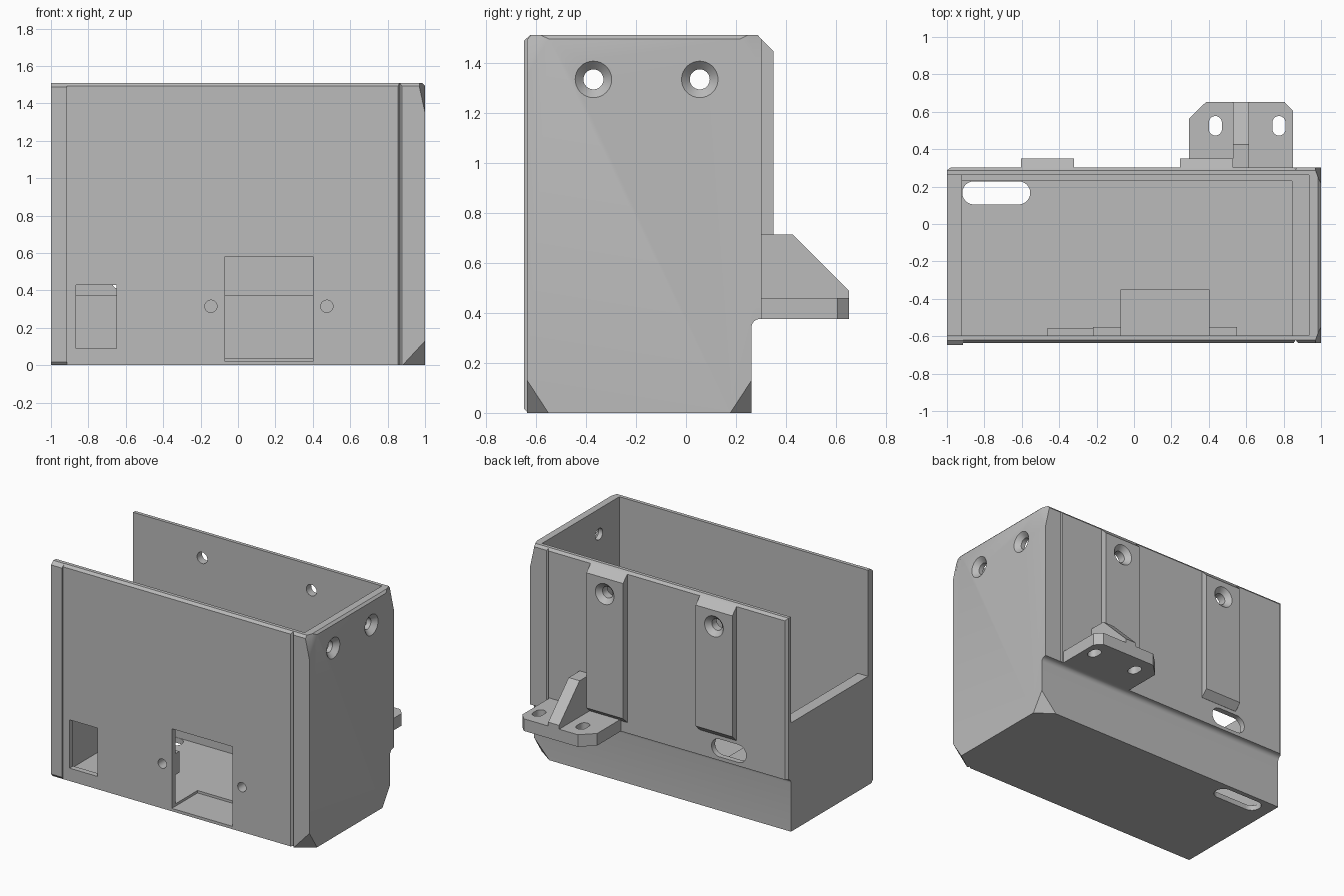
import bpy, bmesh, math
from mathutils import Vector, Matrix

cube = bpy.data.objects.get("Cube")
if cube:
    bpy.data.objects.remove(cube, do_unlink=True)

# Single grey plastic
GREY = (0.5, 0.5, 0.5, 1)
mat = bpy.data.materials.new("grey plastic")
mat.use_nodes = True
mat.diffuse_color = GREY
mat.node_tree.nodes["Principled BSDF"].inputs["Base Color"].default_value = GREY


def finish(name, bm):
    bmesh.ops.recalc_face_normals(bm, faces=bm.faces)
    me = bpy.data.meshes.new(name)
    bm.to_mesh(me)
    bm.free()
    me.materials.append(mat)
    ob = bpy.data.objects.new(name, me)
    bpy.context.scene.collection.objects.link(ob)
    return ob


def prism(name, pts, axis, a, b):
    """Extrude a 2D outline along axis 0, 1 or 2 from a to b."""
    bm = bmesh.new()

    def place(p, d):
        co = list(p)
        co.insert(axis, d)
        return bm.verts.new(co)
    face = bm.faces.new([place(p, a) for p in pts])
    res = bmesh.ops.extrude_face_region(bm, geom=[face])
    move = Vector((0, 0, 0))
    move[axis] = b - a
    bmesh.ops.translate(bm, vec=move, verts=[v for v in res["geom"] if isinstance(v, bmesh.types.BMVert)])
    return finish(name, bm)


def box(name, x, y, z):
    return prism(name, [(x[0], y[0]), (x[1], y[0]), (x[1], y[1]), (x[0], y[1])], 2, *z)


def capsule(u, v, n=12):
    """Rounded slot outline filling the rectangle u by v."""
    r = min(u[1] - u[0], v[1] - v[0]) / 2
    pts = []
    for k in range(4):
        cu = u[1] - r if k in (0, 3) else u[0] + r
        cv = v[1] - r if k < 2 else v[0] + r
        for i in range(n + 1):
            t = (k + i / n) * math.pi / 2
            p = (cu + r * math.cos(t), cv + r * math.sin(t))
            if not pts or (Vector(p) - Vector(pts[-1])).length > 1e-5:
                pts.append(p)
    if (Vector(pts[0]) - Vector(pts[-1])).length < 1e-5:
        pts.pop()
    return pts


def countersink(loc, direction):
    """Screw hole cutter whose wide end sits at loc, going along direction."""
    bm = bmesh.new()
    rings = []
    for r, d in ((0.083, -0.01), (0.04, 0.033), (0.04, 0.2)):
        rings.append([bm.verts.new((r * math.cos(i * math.pi / 16), r * math.sin(i * math.pi / 16), d))
                      for i in range(32)])
    for lo, hi in zip(rings, rings[1:]):
        for i in range(32):
            j = (i + 1) % 32
            bm.faces.new((lo[i], lo[j], hi[j], hi[i]))
    bm.faces.new(rings[0])
    bm.faces.new(rings[-1])
    turn = Vector(direction).to_track_quat("Z", "Y").to_matrix().to_4x4()
    bm.transform(Matrix.Translation(loc) @ turn)
    return finish("screw_cutter", bm)


def slice_off(ob, p, q, r):
    """Cut away the corner outside the plane through three points."""
    p, q, r = Vector(p), Vector(q), Vector(r)
    no = (q - p).cross(r - p).normalized()
    if no.dot(p - Vector((0, -0.17, 0.75))) < 0:
        no.negate()
    bm = bmesh.new()
    bm.from_mesh(ob.data)
    res = bmesh.ops.bisect_plane(bm, geom=bm.verts[:] + bm.edges[:] + bm.faces[:], dist=1e-5,
                                 plane_co=p, plane_no=no, clear_outer=True)
    bmesh.ops.edgenet_fill(bm, edges=[e for e in res["geom_cut"] if isinstance(e, bmesh.types.BMEdge)])
    bmesh.ops.recalc_face_normals(bm, faces=bm.faces)
    bm.to_mesh(ob.data)
    bm.free()


def carve(ob, cutters):
    for c in cutters:
        c.hide_render = True
        mod = ob.modifiers.new("cut", "BOOLEAN")
        mod.operation = "DIFFERENCE"
        mod.solver = "EXACT"
        mod.object = c
    bpy.context.view_layer.update()
    deps = bpy.context.evaluated_depsgraph_get()
    me = bpy.data.meshes.new_from_object(ob.evaluated_get(deps))
    ob.modifiers.clear()
    ob.data = me


TOP, FRONT, BACK, LOW_BACK = 1.51, -0.635, 0.302, 0.262

# Case body: side profile with a coved step at the back
cove = [(LOW_BACK + 0.032 * (1 - math.cos(t)), 0.343 + 0.032 * math.sin(t))
        for t in (i * math.pi / 12 for i in range(7))]
profile = [(FRONT, 0), (LOW_BACK, 0)] + cove + [
    (BACK, 0.375), (BACK, TOP - 0.018), (BACK - 0.015, TOP),
    (FRONT + 0.015, TOP), (FRONT, TOP - 0.018)]
case = prism("case_body", profile, 0, -1, 1)

# Chamfered corners and edges of the closed end
for y, s in ((FRONT, 1), (LOW_BACK, -1)):
    slice_off(case, (0.88, y, 0), (1, y + s * 0.085, 0), (1, y, 0.13))
for y, s in ((FRONT, 1), (BACK, -1)):
    slice_off(case, (0.965, y, TOP), (1, y + s * 0.095, TOP), (1, y, 1.35))
slice_off(case, (0.985, 0, TOP), (0.985, 0.1, TOP), (1, 0, TOP - 0.015))
slice_off(case, (-1, BACK - 0.015, 0), (-1, BACK - 0.015, 1), (-0.98, BACK, 0))

# Cavity, open end, windows, slots and grooves
cuts = [
    box("lower_cavity", (-0.92, 0.845), (-0.595, 0.23), (0.037, 0.5)),
    box("upper_cavity", (-0.92, 0.935), (-0.595, 0.2625), (0.375, 2)),
    box("end_opening", (-1.1, -0.85), (-0.595, 0.2625), (0.765, 2)),
    box("small_window", (-0.865, -0.65), (-0.8, -0.55), (0.09, 0.43)),
    box("large_window", (-0.07, 0.4), (-0.8, -0.55), (0.02, 0.58)),
    box("floor_recess", (-0.07, 0.4), (-0.6, -0.35), (0.02, 0.1)),
    prism("floor_slot", capsule((-0.918, -0.555), (0.105, 0.228)), 2, -0.1, 0.1),
    prism("back_slot", capsule((-0.68, -0.41), (0.4, 0.525)), 1, 0.2, 0.4),
    prism("front_groove", [(0.85, -0.641), (0.88, -0.641), (0.865, -0.62)], 2, -1, 2),
    prism("back_groove", [(0.853, 0.308), (0.877, 0.308), (0.865, 0.292)], 2, 0.38, 2),
]
side_screws = [countersink((1, y, 1.333), (-1, 0, 0)) for y in (-0.37, 0.055)]
PADS = ((-0.605, -0.32, 0.55), (0.245, 0.53, 0.45))
back_screws = [countersink(((a + b) / 2, 0.35, 1.333), (0, -1, 0)) for a, b, _ in PADS]
SCREW_X = (-0.145, 0.475)
front_screws = [prism("front_screw", capsule((x - 0.033, x + 0.033), (0.282, 0.348), 6), 1, -0.8, -0.5)
                for x in SCREW_X]
carve(case, cuts + side_screws + back_screws + front_screws)

# Raised strip at the open end of the front
prism("front_end_strip", [(-0.6, 0), (-0.632, 0), (-0.648, 0.018), (-0.648, 1.488), (-0.622, TOP), (-0.6, TOP)],
      0, -1, -0.915)

# Screw pads on the back
for a, b, low in PADS:
    pad = prism("back_screw_pad", [(0.28, low), (0.303, low), (0.35, low + 0.045),
                                   (0.35, 1.445), (0.285, TOP), (0.28, TOP)], 0, a, b)
    carve(pad, back_screws)

# Mounting bracket with two slots and a gusset
plate = prism("bracket_plate", [(0.295, 0.28), (0.85, 0.28), (0.85, 0.605), (0.805, 0.652),
                                (0.385, 0.652), (0.295, 0.565)], 2, 0.375, 0.46)
plate_slots = [prism("plate_slot", capsule((x - 0.035, x + 0.035), (0.473, 0.577)), 2, 0.3, 0.5)
               for x in (0.435, 0.775)]
carve(plate, plate_slots)
prism("bracket_gusset", [(0.28, 0.44), (0.652, 0.44), (0.652, 0.487), (0.425, 0.714), (0.28, 0.714)],
      0, 0.53, 0.615)

# Bosses behind the front screws
for x in SCREW_X:
    boss = box("screw_boss", (x - 0.075, x + 0.075), (-0.6, -0.552), (0.24, 0.39))
    carve(boss, front_screws)
box("inner_rib", (-0.465, -0.22), (-0.6, -0.56), (0.03, 0.3))

# Remove the cutters
for c in cuts + side_screws + back_screws + front_screws + plate_slots:
    bpy.data.objects.remove(c, do_unlink=True)

# Smooth the rounded parts, keep the edges sharp
bpy.ops.object.select_all(action="DESELECT")
parts = [o for o in bpy.context.scene.objects if o.type == "MESH"]
for o in parts:
    o.select_set(True)
bpy.context.view_layer.objects.active = case
bpy.ops.object.shade_smooth_by_angle(angle=math.radians(25))
